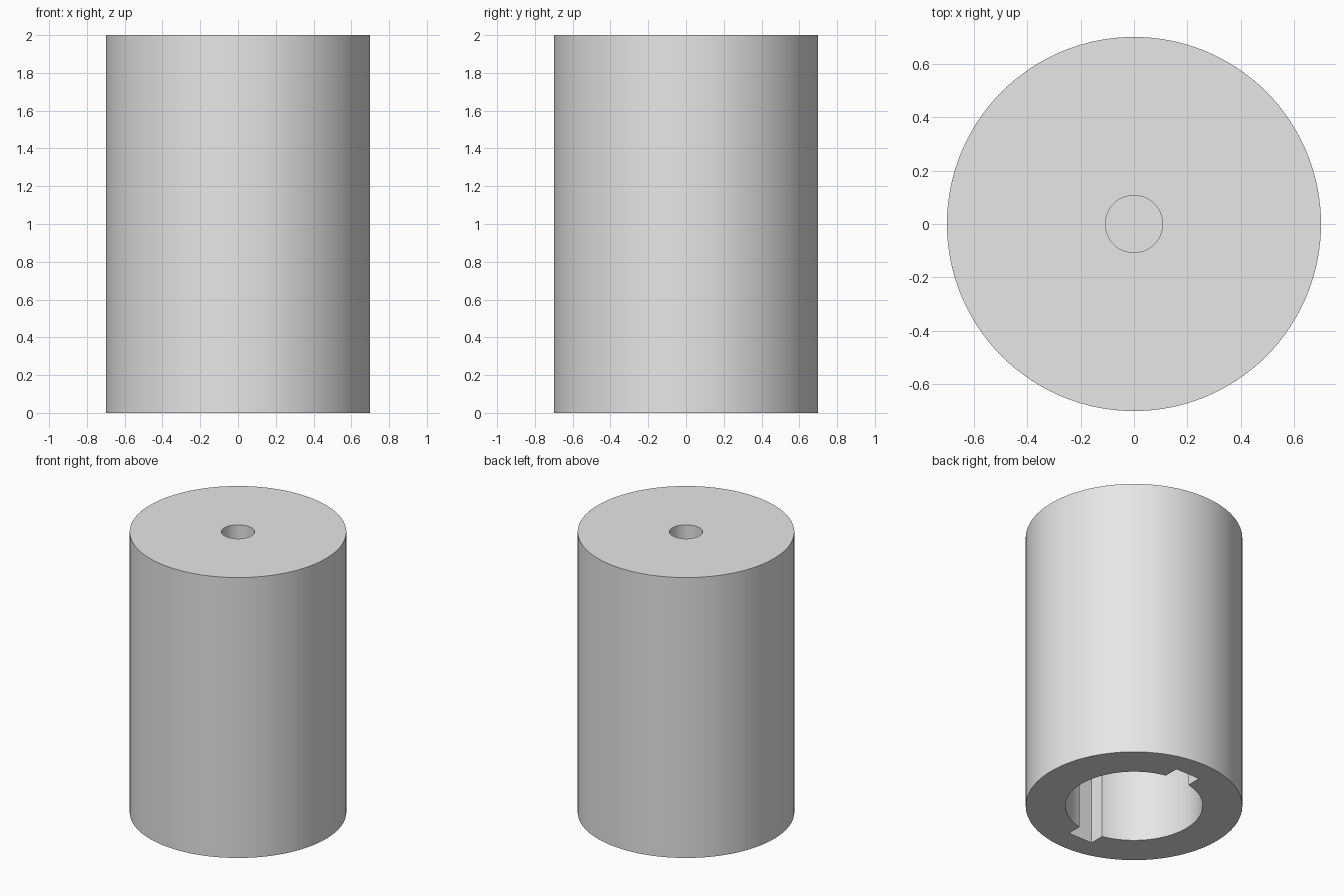
import bpy
import bmesh
from math import asin, cos, sin, pi, radians

cube = bpy.data.objects.get("Cube")
if cube:
    bpy.data.objects.remove(cube, do_unlink=True)

HEIGHT, RADIUS = 2.0, 0.7
HOLE_RADIUS, HOLE_DEPTH = 0.107, 0.5
BORE_RADIUS, BORE_DEPTH = 0.444, 1.0
SLOT_HALF_WIDTH, SLOT_REACH = 0.095, 0.54
SEGMENTS = 128


def arc(radius, start, end, steps):
    """Points along an arc, both ends included."""
    angles = [start + (end - start) * i / steps for i in range(steps + 1)]
    return [(radius * cos(a), radius * sin(a)) for a in angles]


def prism(name, outline, bottom, top):
    """Closed solid made by extruding a flat outline upwards."""
    bm = bmesh.new()
    face = bm.faces.new([bm.verts.new((x, y, bottom)) for x, y in outline])
    result = bmesh.ops.extrude_face_region(bm, geom=[face])
    raised = [v for v in result["geom"] if isinstance(v, bmesh.types.BMVert)]
    bmesh.ops.translate(bm, verts=raised, vec=(0, 0, top - bottom))
    bmesh.ops.recalc_face_normals(bm, faces=bm.faces)
    mesh = bpy.data.meshes.new(name)
    bm.to_mesh(mesh)
    bm.free()
    obj = bpy.data.objects.new(name, mesh)
    bpy.context.collection.objects.link(obj)
    return obj


def circle(radius, steps):
    return arc(radius, 0, 2 * pi, steps)[:-1]


def cut(target, cutter):
    """Subtract the cutter, then discard it."""
    cutter.hide_render = True
    bpy.ops.object.select_all(action="DESELECT")
    bpy.context.view_layer.objects.active = target
    target.select_set(True)
    mod = target.modifiers.new(cutter.name, "BOOLEAN")
    mod.operation = "DIFFERENCE"
    mod.solver = "EXACT"
    mod.object = cutter
    bpy.ops.object.modifier_apply(modifier=mod.name)
    bpy.data.objects.remove(cutter, do_unlink=True)


# Main cylinder
body = prism("sleeve_body", circle(RADIUS, SEGMENTS), 0, HEIGHT)

# Small blind hole in the top
cut(body, prism("top_hole", circle(HOLE_RADIUS, 64), HEIGHT - HOLE_DEPTH, HEIGHT + 0.1))

# Wide bore from below, with a keyway at the front and at the back
edge = pi / 2 - asin(SLOT_HALF_WIDTH / BORE_RADIUS)
half = arc(BORE_RADIUS, -edge, edge, 48)
half += [(SLOT_HALF_WIDTH, SLOT_REACH), (-SLOT_HALF_WIDTH, SLOT_REACH)]
outline = half + [(-x, -y) for x, y in half]
cut(body, prism("keyed_bore", outline, -0.1, BORE_DEPTH))

# Single grey finish
grey = bpy.data.materials.new("plain_grey")
grey.use_nodes = True
colour = (0.8, 0.8, 0.8, 1)
grey.diffuse_color = colour
grey.node_tree.nodes["Principled BSDF"].inputs["Base Color"].default_value = colour
body.data.materials.clear()
body.data.materials.append(grey)

bpy.ops.object.shade_smooth_by_angle(angle=radians(30))
